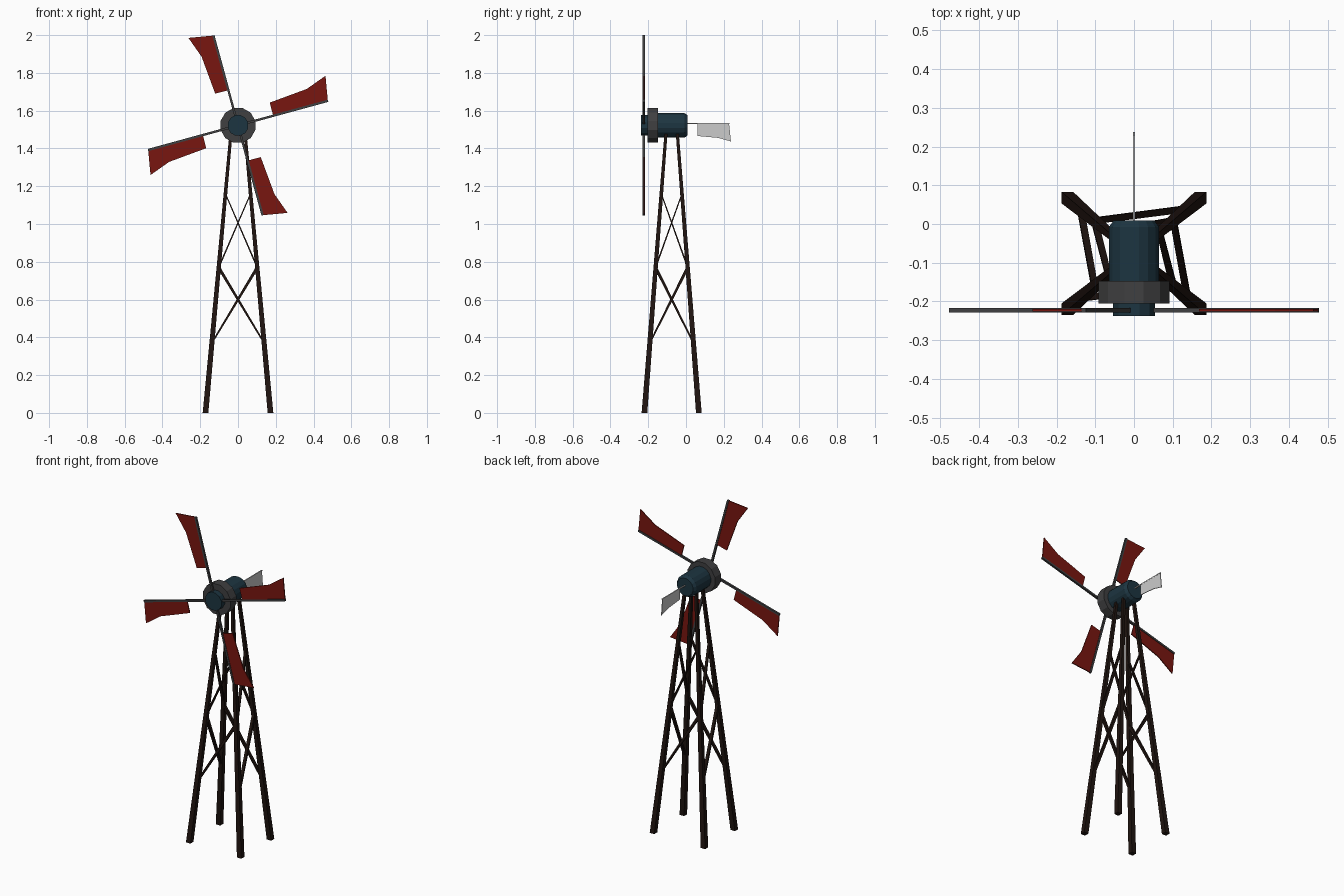
import bpy, math
from mathutils import Vector, Matrix

if "Cube" in bpy.data.objects:
    bpy.data.objects.remove(bpy.data.objects["Cube"])

HUB_Z = 1.522
TOWER_Y = -0.076


def mat(name, rgb):
    m = bpy.data.materials.new(name)
    m.diffuse_color = (*rgb, 1)
    m.use_nodes = True
    m.node_tree.nodes["Principled BSDF"].inputs["Base Color"].default_value = m.diffuse_color
    return m


RED = mat("sail_red", (0.19, 0.008, 0.005))
BLUE = mat("housing_blue", (0.012, 0.035, 0.052))
DARK = mat("dark_metal", (0.05, 0.05, 0.052))
WOOD = mat("dark_wood", (0.014, 0.007, 0.005))


def make(name, verts, faces, material=None):
    me = bpy.data.meshes.new(name)
    me.from_pydata([tuple(v) for v in verts], [], faces)
    me.update()
    ob = bpy.data.objects.new(name, me)
    bpy.context.collection.objects.link(ob)
    if material:
        me.materials.append(material)
    return ob


def prism(name, rings, material=None):
    """Closed skin over successive rings of equal point count."""
    n = len(rings[0])
    verts = [p for r in rings for p in r]
    faces = [tuple(range(n))[::-1],
             tuple(range((len(rings) - 1) * n, len(rings) * n))]
    for k in range(len(rings) - 1):
        for i in range(n):
            j = (i + 1) % n
            faces.append((k * n + i, k * n + j, (k + 1) * n + j, (k + 1) * n + i))
    return make(name, verts, faces, material)


def rect(c, u, v, hu, hv):
    return [c - u * hu - v * hv, c + u * hu - v * hv,
            c + u * hu + v * hv, c - u * hu + v * hv]


def lathe(name, profile, material, sides=12):
    """Turn (y, radius) pairs about the hub axis."""
    rings = []
    for y, r in profile:
        ang = [2 * math.pi * (i + 0.5) / sides for i in range(sides)]
        rings.append([Vector((r * math.sin(a), y, HUB_Z + r * math.cos(a))) for a in ang])
    return prism(name, rings, material)


# Housing, collar and nose
lathe("housing", [(-0.16, 0.066), (-0.008, 0.066), (0.009, 0.054)], BLUE, 16)
lathe("collar", [(-0.205, 0.095), (-0.147, 0.095)], DARK)
lathe("nose_cap", [(-0.238, 0.056), (-0.19, 0.056)], BLUE)

# Four sails: arm plus flat blade
X, Y, Z = Vector((1, 0, 0)), Vector((0, 1, 0)), Vector((0, 0, 1))
BLADE = [(0.193, 0), (0.493, 0), (0.516, 0.131), (0.402, 0.090), (0.194, 0.072)]
for k in range(4):
    a = math.radians(15.3 + 90 * k)
    place = Matrix.Translation((0, -0.223, HUB_Z)) @ Matrix.Rotation(-a, 4, 'Y')
    arm = prism(f"sail_arm_{k}", [rect(X * 0.03, Y, Z, 0.006, 0.006),
                                  rect(X * 0.494, Y, Z, 0.006, 0.006)], DARK)
    blade = prism(f"sail_blade_{k}", [[Vector((u, y, v)) for u, v in BLADE]
                                      for y in (0.003, -0.003)], RED)
    arm.matrix_world = place
    blade.matrix_world = place

# Tail rod and vane
prism("tail_rod", [rect(Vector((0, y, 1.532)), X, Z, 0.003, 0.003) for y in (0, 0.23)])
VANE = [(0.06, 1.532), (0.228, 1.532), (0.238, 1.437), (0.17, 1.456), (0.06, 1.466)]
prism("tail_vane", [[Vector((x, y, z)) for y, z in VANE] for x in (-0.002, 0.002)])


def leg_point(corner, z):
    sx, sy = corner
    return Vector((sx * (0.172 - 0.091 * z), TOWER_Y + sy * (0.144 - 0.077 * z), z))


# Tapered legs, running up into the housing
CORNERS = [(-1, -1), (1, -1), (1, 1), (-1, 1)]
for i, c in enumerate(CORNERS):
    prism(f"leg_{i}", [rect(leg_point(c, 0), X, Y, 0.015, 0.015),
                       rect(leg_point(c, 1.49), X, Y, 0.008, 0.008)], WOOD)

# One rising diagonal brace per face and tier, spiralling round the tower
for tier, (z0, z1, w0, w1) in enumerate([(0.37, 0.77, 0.004, 0.008),
                                         (0.77, 1.16, 0.004, 0.003)]):
    for i in range(4):
        p = leg_point(CORNERS[i], z0)
        q = leg_point(CORNERS[(i + 1) % 4], z1)
        out = (-Y, X, Y, -X)[i]
        d = (q - p).normalized()
        side = out.cross(d).normalized()
        normal = d.cross(side)
        prism(f"brace_{tier}_{i}", [rect(p, normal, side, 0.009, w0),
                                    rect(q, normal, side, 0.008, w1)], WOOD)

# Consistent outward normals
import bmesh
for ob in bpy.context.collection.objects:
    bm = bmesh.new()
    bm.from_mesh(ob.data)
    bmesh.ops.recalc_face_normals(bm, faces=bm.faces)
    bm.to_mesh(ob.data)
    bm.free()
